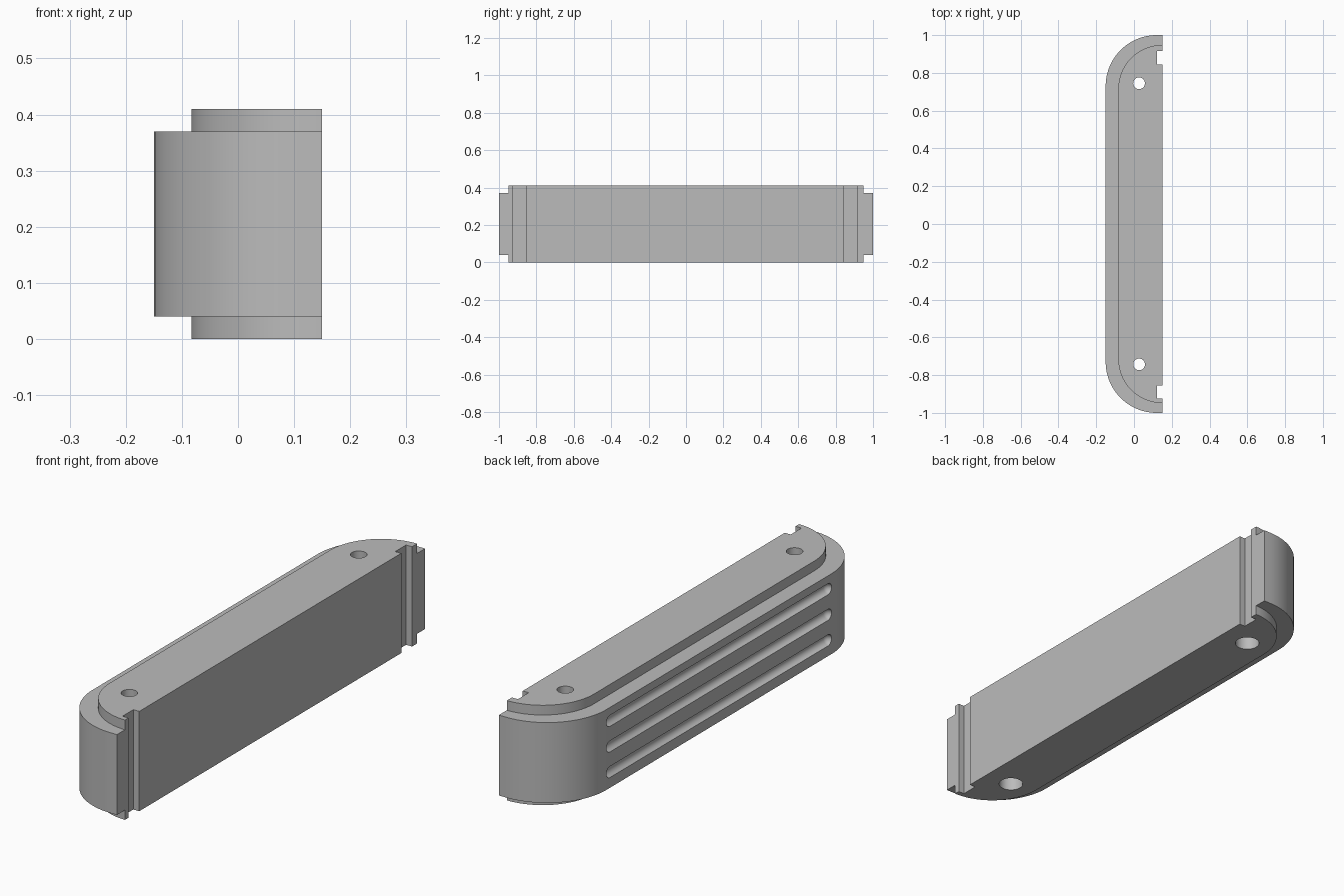
import bpy, bmesh
from math import sin, cos, pi, radians
from mathutils import Matrix, Vector

cube = bpy.data.objects.get("Cube")
if cube:
    bpy.data.objects.remove(cube, do_unlink=True)

HEIGHT, STEP, BACK = 0.41, 0.04, 0.15

grey = bpy.data.materials.new("plain grey")
grey.use_nodes = True
grey.diffuse_color = (0.5, 0.5, 0.5, 1)
grey.node_tree.nodes["Principled BSDF"].inputs["Base Color"].default_value = (0.5, 0.5, 0.5, 1)


def finish(name, bm):
    bmesh.ops.recalc_face_normals(bm, faces=bm.faces)
    mesh = bpy.data.meshes.new(name)
    bm.to_mesh(mesh)
    bm.free()
    mesh.materials.append(grey)
    obj = bpy.data.objects.new(name, mesh)
    bpy.context.collection.objects.link(obj)
    return obj


def rounded_bar(name, left, end, radius, z0, z1, steps=24):
    """Bar with two rounded outer corners, running past the flat mounting face."""
    bm = bmesh.new()
    half = []
    for i in range(steps + 1):
        a = pi / 2 * i / steps
        half.append((left + radius - radius * cos(a), end - radius + radius * sin(a)))
    half.append((BACK + 0.05, end))
    outline = half + [(x, -y) for x, y in reversed(half)]
    face = bm.faces.new([bm.verts.new((x, y, z0)) for x, y in outline])
    top = bmesh.ops.extrude_face_region(bm, geom=[face])["geom"]
    bmesh.ops.translate(bm, vec=(0, 0, z1 - z0),
                        verts=[v for v in top if isinstance(v, bmesh.types.BMVert)])
    return finish(name, bm)


def box(name, lo, hi):
    lo, hi = Vector(lo), Vector(hi)
    bm = bmesh.new()
    bmesh.ops.create_cube(bm, size=1, matrix=Matrix.Translation((lo + hi) / 2)
                          @ Matrix.Diagonal((*(hi - lo), 1)))
    return finish(name, bm)


def bore(name, x, y, radius, z0, z1):
    bm = bmesh.new()
    bmesh.ops.create_cone(bm, cap_ends=True, segments=32, radius1=radius, radius2=radius,
                          depth=z1 - z0, matrix=Matrix.Translation((x, y, (z0 + z1) / 2)))
    return finish(name, bm)


def capsule(name, x, z, radius, half_length):
    bm = bmesh.new()
    bmesh.ops.create_uvsphere(bm, u_segments=24, v_segments=13, radius=radius,
                              matrix=Matrix.Rotation(pi / 2, 4, "X"))
    for v in bm.verts:
        v.co.y += (half_length - radius) * (1 if v.co.y > 0 else -1)
    bmesh.ops.translate(bm, verts=bm.verts, vec=(x, 0, z))
    return finish(name, bm)


def combine(target, tool, operation="DIFFERENCE"):
    mod = target.modifiers.new("combine", "BOOLEAN")
    mod.object, mod.operation, mod.solver = tool, operation, "EXACT"
    bpy.context.view_layer.objects.active = target
    bpy.ops.object.modifier_apply(modifier=mod.name)
    bpy.data.objects.remove(tool, do_unlink=True)


# Outer shell with the narrower core showing above and below
body = rounded_bar("handle_body", -0.15, 1.0, 0.27, STEP, HEIGHT - STEP)
core = rounded_bar("core", -0.083, 0.948, 0.233, 0, HEIGHT)
combine(body, core, "UNION")

# Flat mounting face
combine(body, box("face_cutter", (BACK, -2, -1), (1, 2, 1)))

# Vertical notches near both ends of the mounting face
for y in (-0.89, 0.88):
    combine(body, box("notch_cutter", (0.123, y - 0.035, -1), (1, y + 0.035, 1)))

# Bolt holes with a wider recess underneath
for y in (-0.743, 0.745):
    combine(body, bore("hole_cutter", 0.027, y, 0.031, -0.1, 0.6))
    combine(body, bore("recess_cutter", 0.027, y, 0.048, -0.1, 0.2))

# Three rounded grip grooves along the outer face
for i in range(3):
    combine(body, capsule("groove_cutter", -0.15, 0.105 + i * 0.105, 0.023, 0.73))

# Smooth curves, sharp corners
bpy.ops.object.select_all(action="DESELECT")
body.select_set(True)
bpy.context.view_layer.objects.active = body
bpy.ops.object.shade_smooth_by_angle(angle=radians(30))
